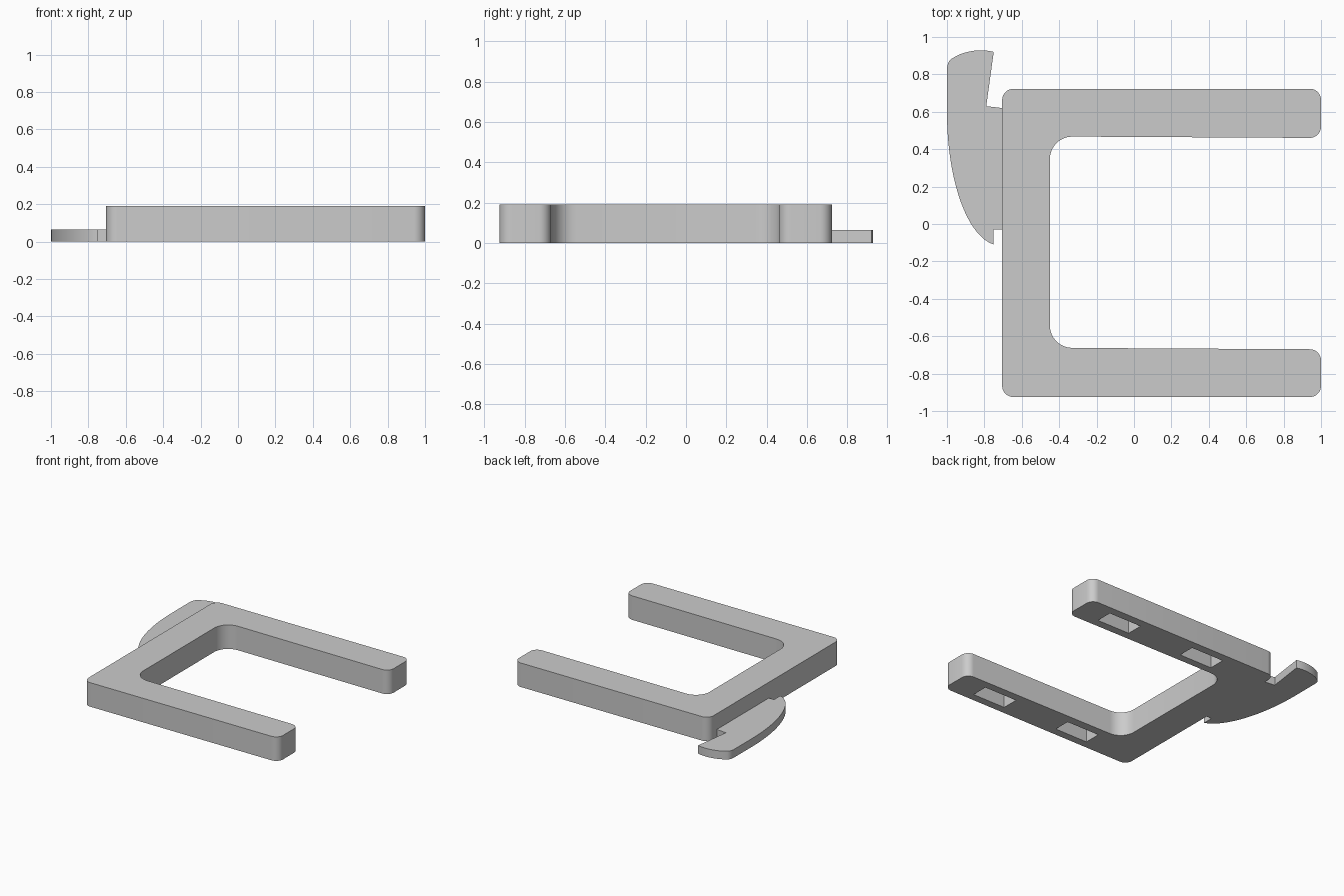
import bpy, bmesh, math
from mathutils import Vector
from mathutils.geometry import interpolate_bezier

if "Cube" in bpy.data.objects:
    bpy.data.objects.remove(bpy.data.objects["Cube"], do_unlink=True)

grey = bpy.data.materials.new("plain grey")
grey.use_nodes = True
colour = (0.6, 0.6, 0.6, 1)
grey.diffuse_color = colour
grey.node_tree.nodes["Principled BSDF"].inputs["Base Color"].default_value = colour


def rounded(corners, steps=8):
    """Outline from (x, y, radius) corners, each replaced by an arc."""
    out = []
    for i, (x, y, r) in enumerate(corners):
        p = Vector((x, y))
        a = (Vector(corners[i - 1][:2]) - p).normalized()
        b = (Vector(corners[(i + 1) % len(corners)][:2]) - p).normalized()
        half = a.angle(b) / 2
        centre = p + (a + b).normalized() * r / math.sin(half)
        start = (p + a * r / math.tan(half) - centre).normalized()
        end = (p + b * r / math.tan(half) - centre).normalized()
        for k in range(steps + 1):
            out.append(centre + start.slerp(end, k / steps) * r)
    return out


def curve(a, b, c, d, steps):
    pts = [Vector((*p, 0)) for p in (a, b, c, d)]
    return [p.to_2d() for p in interpolate_bezier(*pts, steps)]


def plate(name, outline, z0, z1):
    """Extrude a flat outline from z0 to z1."""
    bm = bmesh.new()
    face = bm.faces.new([bm.verts.new((p[0], p[1], z0)) for p in outline])
    side = bmesh.ops.extrude_face_region(bm, geom=[face])
    top = [v for v in side["geom"] if isinstance(v, bmesh.types.BMVert)]
    bmesh.ops.translate(bm, verts=top, vec=(0, 0, z1 - z0))
    bmesh.ops.recalc_face_normals(bm, faces=bm.faces)
    mesh = bpy.data.meshes.new(name)
    bm.to_mesh(mesh)
    bm.free()
    mesh.materials.append(grey)
    obj = bpy.data.objects.new(name, mesh)
    bpy.context.collection.objects.link(obj)
    return obj


def combine(target, tool, operation):
    mod = target.modifiers.new(tool.name, "BOOLEAN")
    mod.operation, mod.object, mod.solver = operation, tool, "EXACT"
    bpy.context.view_layer.objects.active = target
    bpy.ops.object.modifier_apply(modifier=mod.name)
    bpy.data.objects.remove(tool, do_unlink=True)


# U-shaped frame with rounded ends and inner fillets
edge, fillet = 0.06, 0.12
frame = plate("u_frame", rounded([
    (-0.705, -0.925, edge), (1, -0.925, edge), (1, -0.67, edge),
    (-0.45, -0.662, fillet), (-0.45, 0.468, fillet),
    (1, 0.46, edge), (1, 0.723, edge), (-0.705, 0.723, edge)]), 0, 0.19)

# Thin curved hook on the closed side
hook = [(-0.65, 0.62), (-0.705, 0.62), (-0.79, 0.63)]
hook += curve((-0.75, 0.92), (-0.82, 0.94), (-0.92, 0.925), (-0.98, 0.88), 10)
hook += curve((-0.98, 0.88), (-0.993, 0.87), (-1, 0.85), (-1, 0.82), 6)[1:]
hook += curve((-1, 0.6), (-1, 0.25), (-0.9, -0.06), (-0.75, -0.11), 20)
hook += [(-0.75, -0.03), (-0.65, -0.03)]
combine(frame, plate("side_hook", hook, 0, 0.065), "UNION")

# Two blind slots under each leg
for y in (-0.797, 0.592):
    for x in (-0.135, 0.635):
        dx, dy = 0.143, 0.066
        box = [(x - dx, y - dy), (x + dx, y - dy), (x + dx, y + dy), (x - dx, y + dy)]
        combine(frame, plate("slot_cutter", box, -0.05, 0.12), "DIFFERENCE")

# Smooth arcs, sharp edges
frame.select_set(True)
bpy.context.view_layer.objects.active = frame
bpy.ops.object.shade_smooth_by_angle(angle=math.radians(25))
